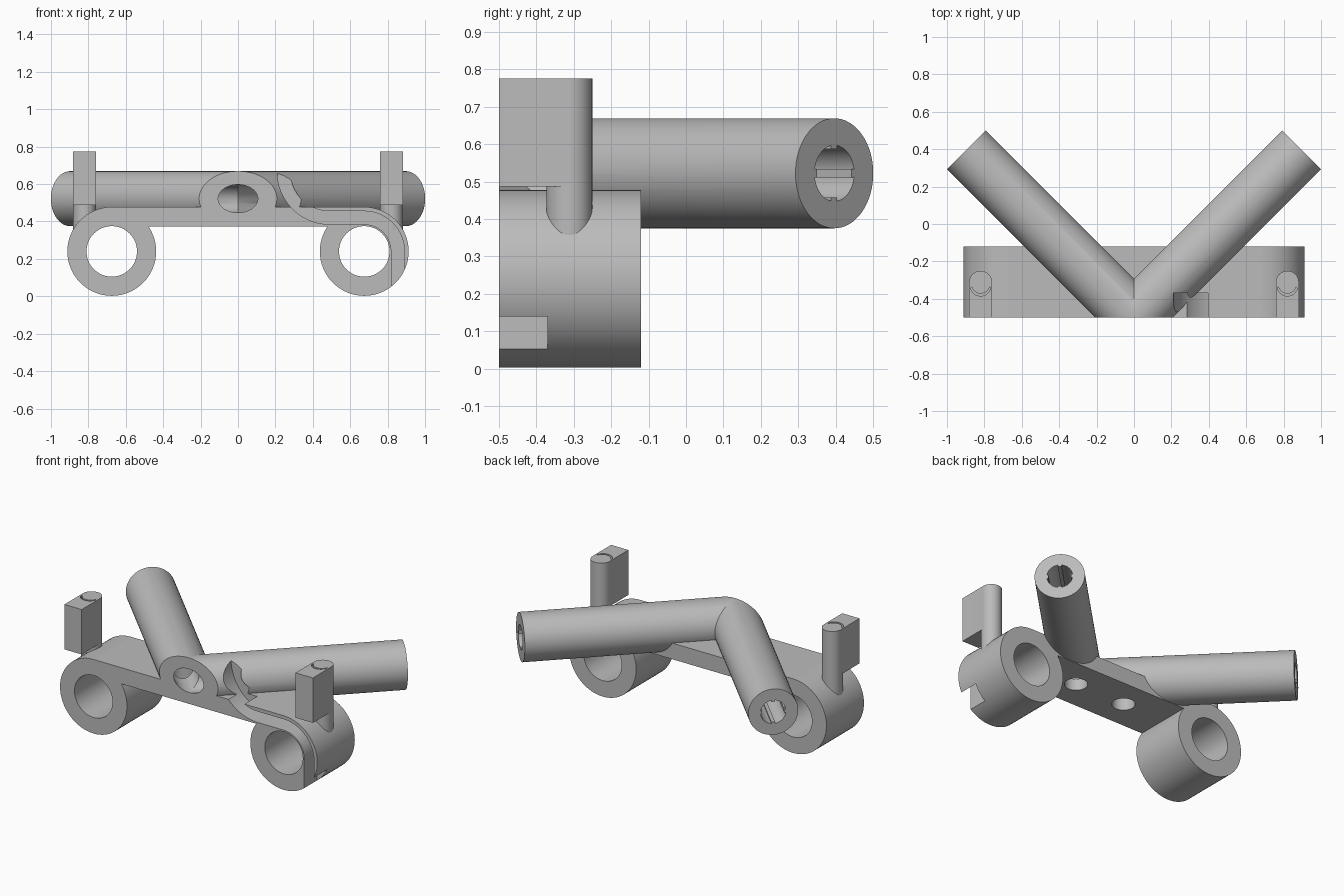
import bpy, bmesh
from math import cos, sin, radians
from mathutils import Vector, Matrix

old = bpy.data.objects.get("Cube")
if old:
    bpy.data.objects.remove(old, do_unlink=True)

grey = bpy.data.materials.new("plain grey")
grey.use_nodes = True
grey.diffuse_color = (0.5, 0.5, 0.5, 1)
grey.node_tree.nodes["Principled BSDF"].inputs["Base Color"].default_value = grey.diffuse_color

FRONT, BACK = -0.5, -0.12          # depth of the bracket
RING_X, RING_Z, RING_R, HOLE_R = 0.675, 0.24, 0.2375, 0.135
TUBE_Z, TUBE_R, BORE_R = 0.522, 0.147, 0.075
APEX = Vector((0, FRONT, TUBE_Z))
ARM = Vector((1, 1, 0)).normalized()
ARM_LEN = 1.268


def make(name, bm):
    bmesh.ops.recalc_face_normals(bm, faces=bm.faces)
    mesh = bpy.data.meshes.new(name)
    bm.to_mesh(mesh)
    bm.free()
    mesh.materials.append(grey)
    ob = bpy.data.objects.new(name, mesh)
    bpy.context.collection.objects.link(ob)
    return ob


def add_cylinder(bm, a, b, r, sides=64):
    a, b = Vector(a), Vector(b)
    d = b - a
    m = Matrix.Translation((a + b) / 2) @ d.to_track_quat('Z', 'Y').to_matrix().to_4x4()
    bmesh.ops.create_cone(bm, cap_ends=True, segments=sides, radius1=r, radius2=r,
                          depth=d.length, matrix=m)


def cylinder(name, a, b, r):
    bm = bmesh.new()
    add_cylinder(bm, a, b, r)
    return make(name, bm)


def box(name, lo, hi):
    lo, hi = Vector(lo), Vector(hi)
    bm = bmesh.new()
    bmesh.ops.create_cube(bm, size=1, matrix=Matrix.Translation((lo + hi) / 2)
                          @ Matrix.Diagonal((*(hi - lo), 1)))
    return make(name, bm)


def prism(name, outline, axis, start, end):
    """Extrude a closed outline along y or z."""
    bm = bmesh.new()
    put = (lambda u, v: (u, start, v)) if axis == 'y' else (lambda u, v: (u, v, start))
    face = bm.faces.new([bm.verts.new(put(u, v)) for u, v in outline])
    out = bmesh.ops.extrude_face_region(bm, geom=[face])
    step = Vector((0, end - start, 0)) if axis == 'y' else Vector((0, 0, end - start))
    bmesh.ops.translate(bm, vec=step,
                        verts=[g for g in out["geom"] if isinstance(g, bmesh.types.BMVert)])
    return make(name, bm)


def arc(cx, cy, r, a0, a1, n=20):
    angles = [radians(a0 + (a1 - a0) * i / n) for i in range(n + 1)]
    return [(cx + r * cos(a), cy + r * sin(a)) for a in angles]


def elbow(name, r, length, trim):
    """Two mitred arms meeting at the apex, optionally cut flat at the front."""
    bm = bmesh.new()
    add_cylinder(bm, APEX - ARM * 0.5, APEX + ARM * length, r)
    geom = bm.verts[:] + bm.edges[:] + bm.faces[:]
    bmesh.ops.bisect_plane(bm, geom=geom, plane_co=(0, 0, 0), plane_no=(1, 0, 0),
                           clear_inner=True)
    dup = bmesh.ops.duplicate(bm, geom=bm.verts[:] + bm.edges[:] + bm.faces[:])["geom"]
    for v in dup:
        if isinstance(v, bmesh.types.BMVert):
            v.co.x = -v.co.x
    bmesh.ops.remove_doubles(bm, verts=bm.verts, dist=0.0001)
    if trim:
        geom = bm.verts[:] + bm.edges[:] + bm.faces[:]
        cut = bmesh.ops.bisect_plane(bm, geom=geom, plane_co=(0, FRONT, 0),
                                     plane_no=(0, 1, 0), clear_inner=True)
        rim = [g for g in cut["geom_cut"] if isinstance(g, bmesh.types.BMEdge)]
        bmesh.ops.edgeloop_fill(bm, edges=rim)
    return make(name, bm)


def combine(ob, tools, operation):
    """Apply boolean tools one after another and remove them."""
    for tool in tools:
        mod = ob.modifiers.new("boolean", 'BOOLEAN')
        mod.operation, mod.solver, mod.object = operation, 'EXACT', tool
        bpy.context.view_layer.update()
        deps = bpy.context.evaluated_depsgraph_get()
        mesh = bpy.data.meshes.new_from_object(ob.evaluated_get(deps))
        ob.modifiers.clear()
        ob.data = mesh
        bpy.data.objects.remove(tool, do_unlink=True)


def smooth(ob):
    bpy.ops.object.select_all(action='DESELECT')
    ob.select_set(True)
    bpy.context.view_layer.objects.active = ob
    bpy.ops.object.shade_smooth_by_angle(angle=radians(30))


# Bracket: bridge plate, two wheel rings and the angled tubes
body = box("bracket_body", (-RING_X, FRONT, 0.374), (RING_X, BACK, RING_Z + RING_R))
rings = [cylinder("ring", (s * RING_X, FRONT, RING_Z), (s * RING_X, BACK, RING_Z), RING_R)
         for s in (-1, 1)]
combine(body, rings + [elbow("tubes", TUBE_R, ARM_LEN, True)], 'UNION')

# Ring holes, tube bore and the two holes up through the plate
cutters = [elbow("bore", BORE_R, ARM_LEN + 0.1, False)]
for s in (-1, 1):
    cutters.append(cylinder("ring_hole", (s * RING_X, -0.7, RING_Z),
                            (s * RING_X, 0.1, RING_Z), HOLE_R))
    cutters.append(cylinder("plate_hole", (s * 0.18, -0.31, 0.3),
                            (s * 0.18, -0.31, TUBE_Z), 0.068))

# Curved slot running round one ring, through the plate and up past the tube
inner = [(0.82, -0.1)] + arc(RING_X, RING_Z, 0.145, 0, 90) \
    + arc(0.49, 0.665, 0.28, 270, 180) + [(0.21, 0.8)]
outer = [(0.89, -0.1)] + arc(RING_X, RING_Z, 0.215, 0, 90) \
    + arc(0.49, 0.665, 0.21, 270, 180) + [(0.28, 0.8)]
cutters.append(prism("slot", inner + outer[::-1], 'y', -0.7, -0.37))
combine(body, cutters, 'DIFFERENCE')
smooth(body)

# Upright posts: a round pin with a block in front and a crescent groove on top
for s, side in ((1, "left"), (-1, "right")):
    x, y, r, top = s * 0.82, -0.312, 0.0615, 0.775
    post = cylinder(side + "_post", (x, y, 0.355), (x, y, top), r)
    combine(post, [box("block", (x - r, FRONT, 0.487), (x + r, y, top))], 'UNION')
    crescent = arc(x, -0.33, 0.055, 195, 345) + arc(x, -0.322, 0.05, 345, 195)
    combine(post, [prism("groove", crescent, 'z', top - 0.03, top + 0.05)], 'DIFFERENCE')
    smooth(post)

# Four small ribs inside each tube mouth
for s, side in ((1, "left"), (-1, "right")):
    axis = Vector((s * ARM.x, ARM.y, 0))
    turn = axis.to_track_quat('Z', 'Y').to_matrix().to_4x4()
    centre = Matrix.Translation(APEX + axis * (ARM_LEN - 0.2)) @ turn
    bm = bmesh.new()
    for k in range(4):
        spin = Matrix.Rotation(radians(90 * k), 4, 'Z')
        bmesh.ops.create_cube(bm, size=1, matrix=centre @ spin
                              @ Matrix.Translation((0.074, 0, 0))
                              @ Matrix.Diagonal((0.018, 0.022, 0.398, 1)))
    make(side + "_tube_ribs", bm)
